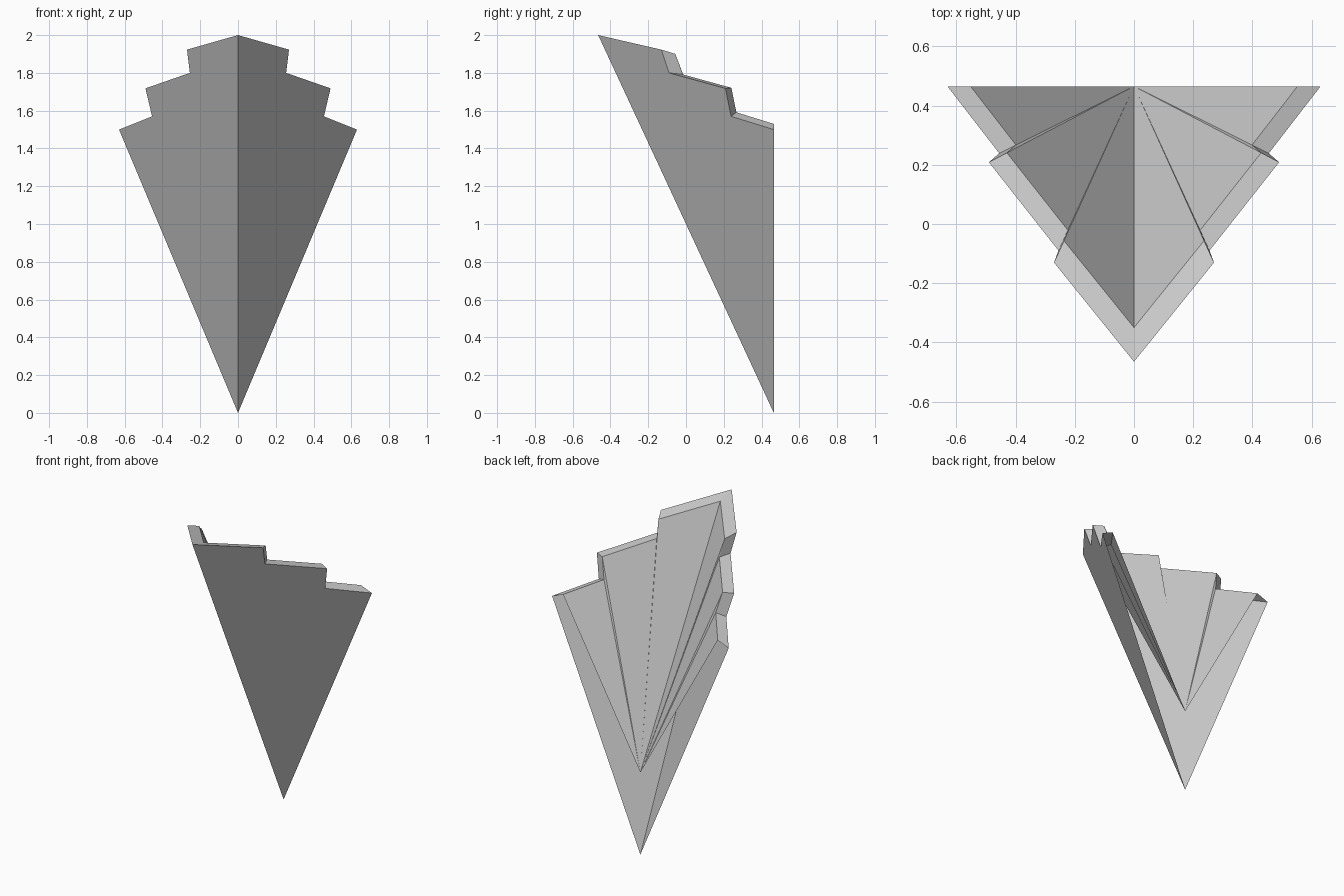
import bpy, bmesh

if "Cube" in bpy.data.objects:
    bpy.data.objects.remove(bpy.data.objects["Cube"])

# Stepped edge of the right half, as (x, z); y follows from the panel's slope
STEPS = [(0, 2), (0.27, 1.923), (0.255, 1.80), (0.49, 1.718), (0.455, 1.57), (0.63, 1.5)]
BACK = 0.465


def outer_point(x, z):
    return (x, BACK - 0.465 * z + 1.107 * x, z)


def inner_point(p, s=0.876, pivot=(0, BACK, 1.742)):
    return tuple(c + s * (a - c) for a, c in zip(p, pivot))


outer = [outer_point(x, z) for x, z in STEPS]
inner = [inner_point(p) for p in outer]

bm = bmesh.new()
vo = [bm.verts.new(p) for p in outer]
vi = [bm.verts.new(p) for p in inner]
outer_tip = bm.verts.new((0, BACK, 0))
inner_tip = bm.verts.new((0, BACK, 0.53))

# Outer panel, fanned inner panel, and the stepped top rim (the back stays open)
bm.faces.new([outer_tip] + vo[::-1])
for i in range(len(vo) - 1):
    bm.faces.new((inner_tip, vi[i], vi[i + 1]))
    bm.faces.new((vo[i], vo[i + 1], vi[i + 1], vi[i]))
bmesh.ops.recalc_face_normals(bm, faces=bm.faces)
bm.faces.ensure_lookup_table()
if bm.faces[0].normal.y > 0:
    bmesh.ops.reverse_faces(bm, faces=bm.faces)

mesh = bpy.data.meshes.new("stepped_shell")
bm.to_mesh(mesh)
bm.free()
shell = bpy.data.objects.new("stepped_shell", mesh)
bpy.context.collection.objects.link(shell)

# Left half
mirror = shell.modifiers.new("mirror", 'MIRROR')
mirror.use_axis[0] = True
mirror.use_clip = True
mirror.merge_threshold = 0.001
